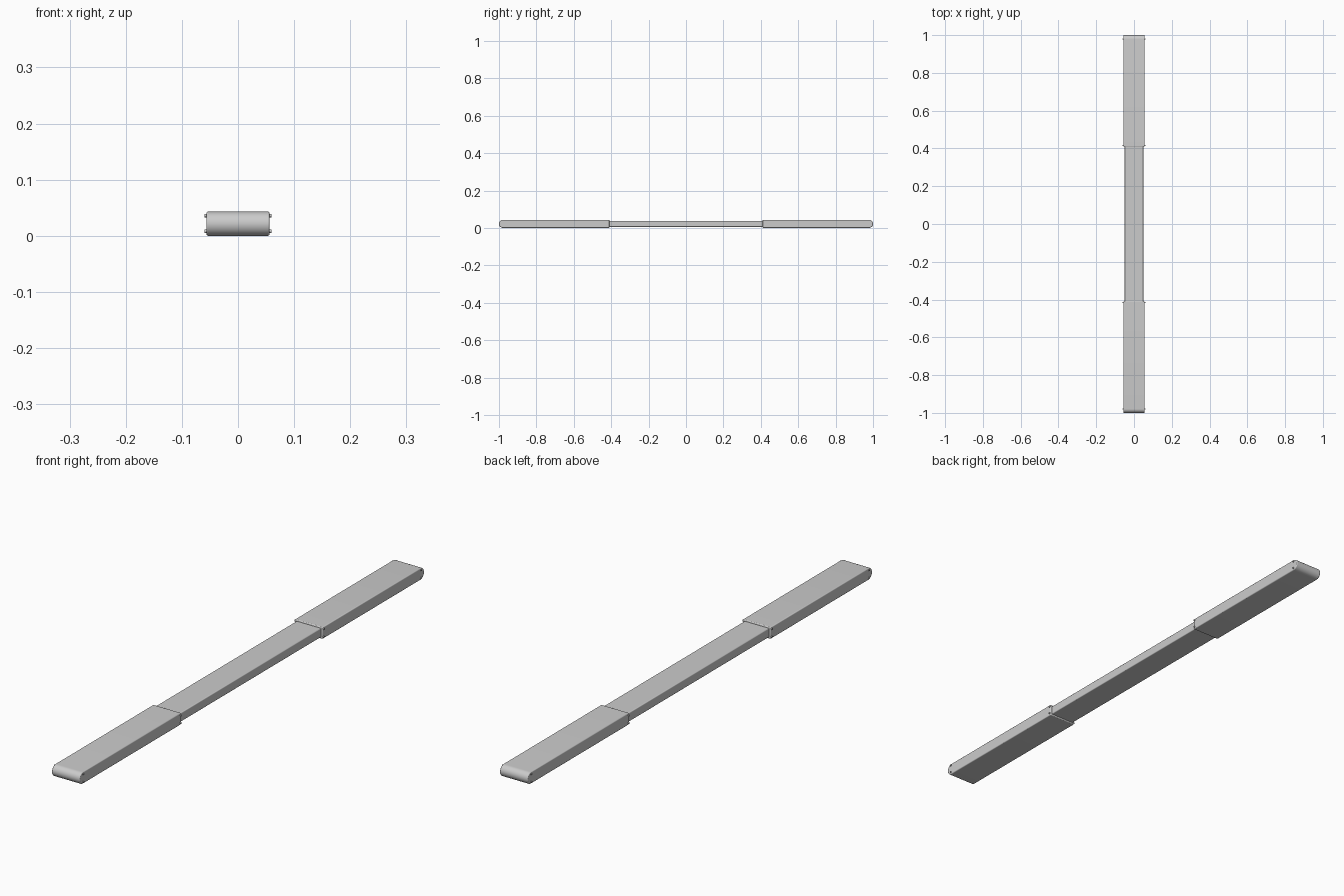
import bpy, bmesh, math
from mathutils import Matrix

if "Cube" in bpy.data.objects:
    bpy.data.objects.remove(bpy.data.objects["Cube"])

H = 0.043          # sleeve height
MID = H / 2


def finish(name, bm):
    bmesh.ops.recalc_face_normals(bm, faces=bm.faces)
    me = bpy.data.meshes.new(name)
    bm.to_mesh(me)
    bm.free()
    ob = bpy.data.objects.new(name, me)
    bpy.context.collection.objects.link(ob)
    return ob


def smooth(ob, bevel=None):
    if bevel:
        m = ob.modifiers.new("edge_round", 'BEVEL')
        m.width, m.segments = bevel, 3
        m.limit_method, m.angle_limit = 'ANGLE', math.radians(40)
    bpy.ops.object.select_all(action='DESELECT')
    bpy.context.view_layer.objects.active = ob
    ob.select_set(True)
    bpy.ops.object.shade_smooth_by_angle(angle=math.radians(35))


def extrude_side_profile(name, pts, half_width):
    bm = bmesh.new()
    face = bm.faces.new([bm.verts.new((-half_width, y, z)) for y, z in pts])
    ext = bmesh.ops.extrude_face_region(bm, geom=[face])
    verts = [v for v in ext["geom"] if isinstance(v, bmesh.types.BMVert)]
    bmesh.ops.translate(bm, verts=verts, vec=(2 * half_width, 0, 0))
    return finish(name, bm)


# Slim central bar
y0, z0, z1 = 0.42, 0.005, 0.038
bar = extrude_side_profile("centre_bar", [(-y0, z0), (y0, z0), (y0, z1), (-y0, z1)], 0.05)
smooth(bar, 0.003)

for side, label in ((-1, "front"), (1, "back")):
    # Thick end pad with a fully rounded outer end
    arc = [(side * (1 - MID + MID * math.cos(a)), MID + MID * math.sin(a))
           for a in (math.pi * (i / 16 - 0.5) for i in range(17))]
    pad = extrude_side_profile(label + "_pad",
                               arc + [(side * 0.41, H), (side * 0.41, 0)], 0.0565)
    smooth(pad, 0.003)

    # Small side studs at the pad corners
    bm = bmesh.new()
    for x in (-0.0565, 0.0565):
        for y in (0.415, 0.98):
            for z in (0.008, 0.036):
                bmesh.ops.create_cone(
                    bm, cap_ends=True, segments=16, radius1=0.003, radius2=0.003, depth=0.007,
                    matrix=Matrix.Translation((x, side * y, z)) @ Matrix.Rotation(math.pi / 2, 4, 'Y'))
    smooth(finish(label + "_studs", bm))
